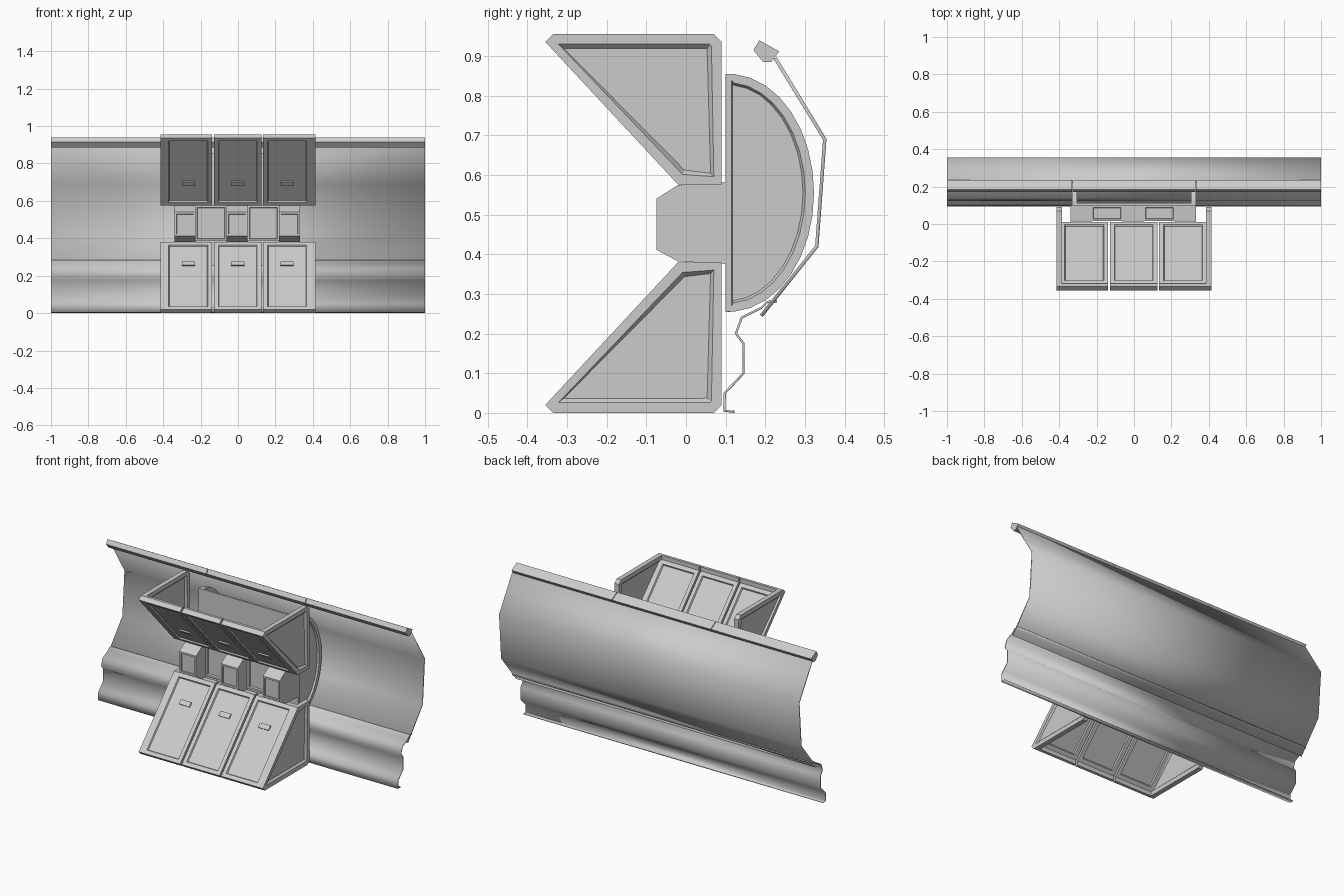
import bpy, bmesh, math
from mathutils import Vector

cube = bpy.data.objects.get("Cube")
if cube:
    bpy.data.objects.remove(cube, do_unlink=True)

grey = bpy.data.materials.new("plain grey")
grey.use_nodes = True
colour = (0.6, 0.6, 0.6, 1)
grey.diffuse_color = colour
grey.node_tree.nodes["Principled BSDF"].inputs["Base Color"].default_value = colour

MID = 0.478  # height of the mirror plane between lower and upper bays


def flip(profile):
    return [(y, 2 * MID - z) for y, z in profile]


def finish(name, bm, smooth=None):
    bmesh.ops.recalc_face_normals(bm, faces=bm.faces)
    mesh = bpy.data.meshes.new(name)
    bm.to_mesh(mesh)
    bm.free()
    mesh.materials.append(grey)
    obj = bpy.data.objects.new(name, mesh)
    bpy.context.collection.objects.link(obj)
    if smooth:
        bpy.ops.object.select_all(action="DESELECT")
        obj.select_set(True)
        bpy.context.view_layer.objects.active = obj
        bpy.ops.object.shade_smooth_by_angle(angle=math.radians(smooth))
    return obj


def prism(name, profile, x0, x1, recess=None, border=0.03, slope=0.0, depth=0.01, smooth=None):
    """Extrude a (y, z) profile along x; sink the faces chosen by recess."""
    bm = bmesh.new()
    face = bm.faces.new([bm.verts.new((x0, y, z)) for y, z in profile])
    out = bmesh.ops.extrude_face_region(bm, geom=[face])
    verts = [v for v in out["geom"] if isinstance(v, bmesh.types.BMVert)]
    bmesh.ops.translate(bm, verts=verts, vec=(x1 - x0, 0, 0))
    bmesh.ops.recalc_face_normals(bm, faces=bm.faces)
    if recess:
        for f in [f for f in bm.faces if recess(f)]:
            bmesh.ops.inset_region(bm, faces=[f], thickness=border)
            bmesh.ops.inset_region(bm, faces=[f], thickness=max(slope, 0.002), depth=-depth)
    return finish(name, bm, smooth)


def sheet(name, profile, thickness, smooth):
    """Thin full-width panel following a (y, z) line."""
    bm = bmesh.new()
    rows = [[bm.verts.new((x, y, z)) for x in (-1, 1)] for y, z in profile]
    for (a, b), (c, d) in zip(rows, rows[1:]):
        bm.faces.new((a, b, d, c))
    obj = finish(name, bm, smooth)
    mod = obj.modifiers.new("thickness", "SOLIDIFY")
    mod.thickness = thickness
    mod.offset = 0
    return obj


def is_side(f):
    return abs(f.normal.x) > 0.9


def is_slope(f):
    n = f.normal
    return abs(n.x) < 0.1 and abs(n.y) > 0.3 and abs(n.z) > 0.3 and f.calc_area() > 0.05


# Long rear shield, lower ribbed skirt and top rail
sheet("rear_shield", [(0.19, 0.245), (0.33, 0.42), (0.35, 0.69), (0.225, 0.895)], 0.009, 36)
sheet("lower_skirt", [(0.122, 0.003), (0.097, 0.005), (0.098, 0.05), (0.115, 0.068),
                      (0.145, 0.1), (0.145, 0.175), (0.126, 0.2), (0.14, 0.24),
                      (0.19, 0.265), (0.205, 0.28), (0.23, 0.281)], 0.006, 40)
rail = [(0.185, 0.94), (0.235, 0.912), (0.215, 0.885), (0.195, 0.885), (0.17, 0.915)]
for i, (a, b) in enumerate([(-1, -0.332), (-0.328, 0.328), (0.332, 1)]):
    prism(f"top_rail_{i + 1}", rail, a, b)

# Sloped bays: triangular side frames and three recessed panels each
side = [(-0.335, 0), (-0.355, 0.02), (-0.02, 0.38), (0.09, 0.38), (0.09, 0.02), (0.07, 0)]
slab = [(-0.335, 0), (-0.355, 0.02), (-0.02, 0.38), (0.012, 0.38), (-0.318, 0.025), (-0.318, 0)]
panels = {"right": (-0.393, -0.138), "centre": (-0.128, 0.125), "left": (0.135, 0.39)}
for bay, shape in (("lower", lambda p: p), ("upper", flip)):
    for label, s in (("left", 1), ("right", -1)):
        prism(f"{bay}_{label}_side_frame", shape(side), s * 0.385, s * 0.414,
              is_side, 0.028, 0.012, 0.011)
    for label, (a, b) in panels.items():
        prism(f"{bay}_{label}_panel", shape(slab), a, b, is_slope, 0.032, 0.006, 0.008)
        # Small catch sitting in the panel recess
        catch = [(-0.135, 0.256), (-0.115, 0.277), (-0.105, 0.268), (-0.125, 0.247)]
        c = (a + b) / 2
        prism(f"{bay}_{label}_catch", shape(catch), c - 0.035, c + 0.035)

# Projecting blocks between the bays
block = [(0.1, 0.376), (-0.02, 0.382), (-0.075, 0.412), (-0.075, 0.54), (-0.02, 0.575), (0.1, 0.582)]
for label, c in (("right", -0.283), ("centre", -0.005), ("left", 0.275)):
    prism(f"{label}_block", block, c - 0.056, c + 0.056,
          lambda f: f.normal.y < -0.9, 0.015, 0.002, 0.008)

# Windowed boxes linking the blocks
link = [(0.1, 0.385), (0.015, 0.385), (0.015, 0.575), (0.1, 0.575)]
for label, a, b in (("right", -0.23, -0.058), ("left", 0.05, 0.222)):
    prism(f"{label}_window_box", link, a, b,
          lambda f: f.normal.y < -0.9 or abs(f.normal.z) > 0.9, 0.016, 0.004, 0.012)

# Half-round end plates and the flat wall between them
arc = [(0.1, 0.255)]
for i in range(17):
    t = math.radians(-86 + 172 * i / 16)
    arc.append((0.108 + 0.215 * math.cos(t), 0.555 + 0.3 * math.sin(t)))
arc.append((0.1, 0.855))
for label, s in (("left", 1), ("right", -1)):
    prism(f"{label}_half_round_plate", arc, s * 0.305, s * 0.332, is_side, 0.022, 0.006, 0.01)
wall = [(0.1, 0.255), (0.112, 0.255), (0.112, 0.855), (0.1, 0.855)]
prism("back_wall", wall, -0.31, 0.31)
